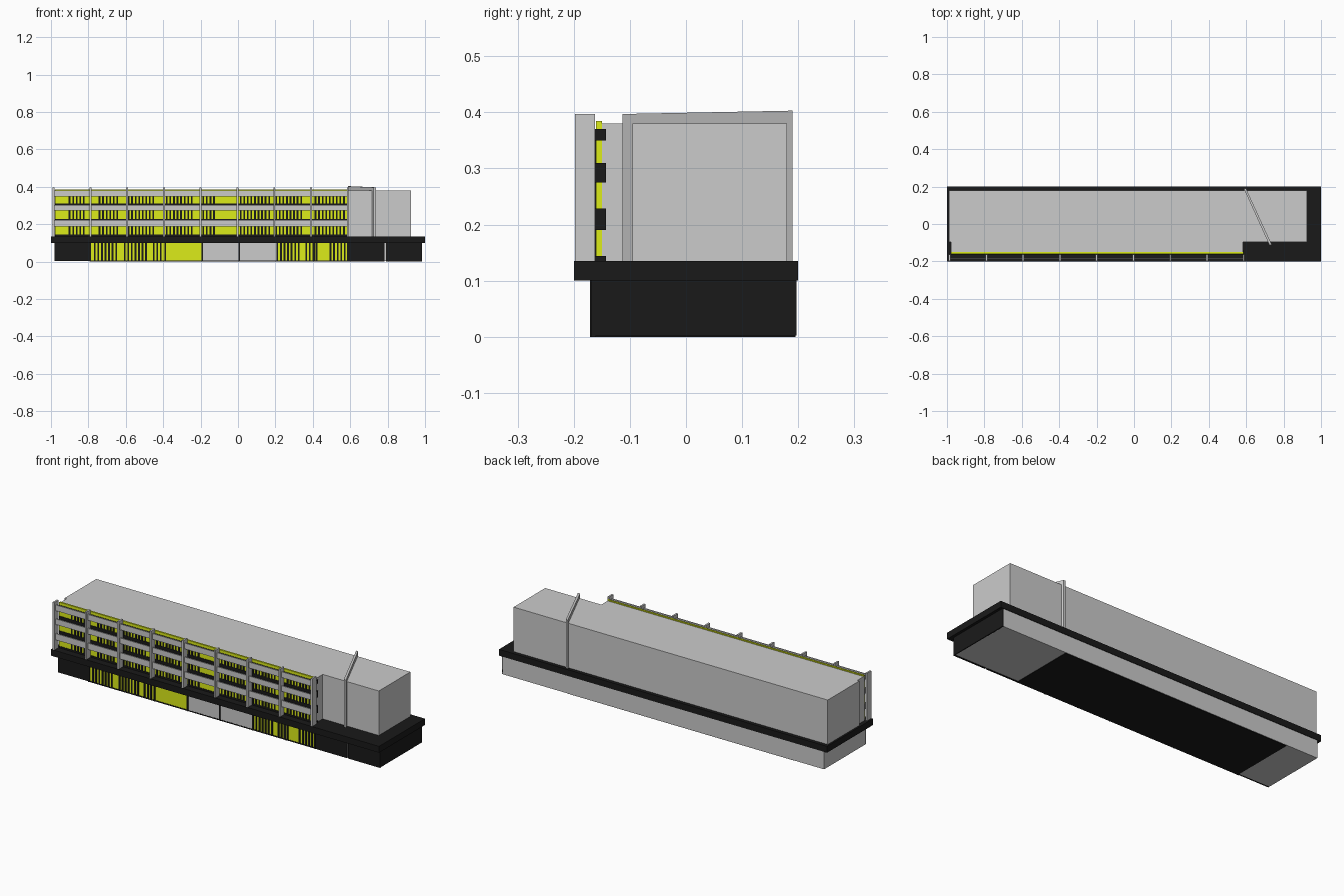
import bpy, bmesh

if "Cube" in bpy.data.objects:
    bpy.data.objects.remove(bpy.data.objects["Cube"])


def material(name, rgb):
    m = bpy.data.materials.new(name)
    m.diffuse_color = (*rgb, 1)
    m.use_nodes = True
    m.node_tree.nodes["Principled BSDF"].inputs["Base Color"].default_value = m.diffuse_color
    return m


BLACK = material("black_cladding", (0.01, 0.01, 0.01))
YELLOW = material("yellow_glazing", (0.72, 0.84, 0.01))


def finish(name, bm, mat):
    bmesh.ops.recalc_face_normals(bm, faces=bm.faces)
    me = bpy.data.meshes.new(name)
    bm.to_mesh(me)
    bm.free()
    ob = bpy.data.objects.new(name, me)
    bpy.context.collection.objects.link(ob)
    if mat:
        me.materials.append(mat)
    return ob


def boxes(name, spans, mat=None):
    """One object from boxes given as (x0, x1, y0, y1, z0, z1)."""
    bm = bmesh.new()
    for x0, x1, y0, y1, z0, z1 in spans:
        for v in bmesh.ops.create_cube(bm, size=1)["verts"]:
            v.co = (x0 + (v.co.x + .5) * (x1 - x0),
                    y0 + (v.co.y + .5) * (y1 - y0),
                    z0 + (v.co.z + .5) * (z1 - z0))
    return finish(name, bm, mat)


def prism(name, outline, z0, z1, mat=None):
    bm = bmesh.new()
    face = bm.faces.new([bm.verts.new((x, y, z0)) for x, y in outline])
    top = bmesh.ops.extrude_face_region(bm, geom=[face])["geom"]
    for v in top:
        if isinstance(v, bmesh.types.BMVert):
            v.co.z = z1
    return finish(name, bm, mat)


def bars(clusters, y0, y1, z0, z1, pitch=0.019, width=0.009):
    """Barcode-like groups of upright bars."""
    out = []
    for a, b in clusters:
        n = round((b - a) / pitch)
        out += [(a + i * pitch, a + i * pitch + width, y0, y1, z0, z1) for i in range(n + 1)]
    return out


# Podium: slab, ground floor core and dark underside
boxes("podium_slab", [(-1, 1, -.2, .2, .10, .135)], BLACK)
boxes("ground_floor", [(-.98, .98, -.163, .197, .002, .10)])
boxes("underside_plate", [(-.79, .59, -.165, .195, 0, .004)], BLACK)

# Dark ground floor cladding, with a narrow joint on the right
boxes("ground_cladding", [(-.98, -.79, -.169, -.160, .002, .10),
                          (.59, .783, -.169, -.160, 0, .10),
                          (.790, .985, -.169, -.160, 0, .10),
                          (.978, .985, -.169, .197, .002, .10)], BLACK)

# Shopfront glazing, grey doors, frames and bars
boxes("ground_glazing", [(-.79, -.19, -.167, -.160, .006, .10),
                         (.21, .59, -.167, -.160, .006, .10)], YELLOW)
boxes("ground_doors", [(-.185, .003, -.168, -.160, .006, .097),
                       (.012, .205, -.168, -.160, .006, .097)])
frames = [(x - .004, x + .004, -.171, -.160, 0, .10) for x in (-.79, -.39, -.19, .0075, .21, .41, .586)]
frames += [(-.79, .59, -.169, -.160, 0, .006)]
boxes("ground_frames", frames, BLACK)
boxes("ground_bars", bars([(-.77, -.66), (-.61, -.49), (-.455, -.41), (.225, .32), (.36, .42), (.49, .57)],
                          -.171, -.163, .004, .10), BLACK)

# Upper storeys with a stepped-back right wing
prism("upper_storeys", [(-.99, .18), (.925, .18), (.925, -.095), (.583, -.095), (.583, -.156),
                        (-.978, -.156), (-.978, -.095), (-.99, -.095)], .135, .38)

# Slanted wall cutting through the building, its top rising to the back
wall = prism("slanted_wall", [(.587, .19), (.599, .19), (.738, -.113), (.724, -.113)], .135, .397)
for v in wall.data.vertices:
    if v.co.z > .3 and v.co.y > 0:
        v.co.z = .403

# Ribbon windows: glazing sheet, dark bands and bars
boxes("upper_glazing", [(-.978, .585, -.160, -.150, .135, .385)], YELLOW)
bands = [(.135, .144), (.19, .229), (.275, .31), (.35, .37)]
boxes("dark_bands", [(-.978, .589, -.163, -.143, a, b) for a, b in bands], BLACK)
clusters = [(-.905, -.83), (-.745, -.65), (-.59, -.455), (-.385, -.25), (-.19, -.13),
            (.01, .155), (.20, .33), (.41, .56)]
window_bars = []
for (_, z0), (z1, _) in zip(bands, bands[1:]):
    window_bars += bars(clusters, -.163, -.155, z0 - .002, z1 + .002)
boxes("window_bars", window_bars, BLACK)

# Sunscreen: vertical fins and horizontal spandrel panels
xs = [-.986 + i * .1966 for i in range(9)]
boxes("facade_fins", [(x - .005, x + .005, -.198, -.162, .135, .397) for x in xs])
boxes("spandrel_panels", [(xs[0], xs[-1], -.187, -.181, a, b)
                          for a, b in ((.187, .222), (.272, .303), (.348, .380))])
